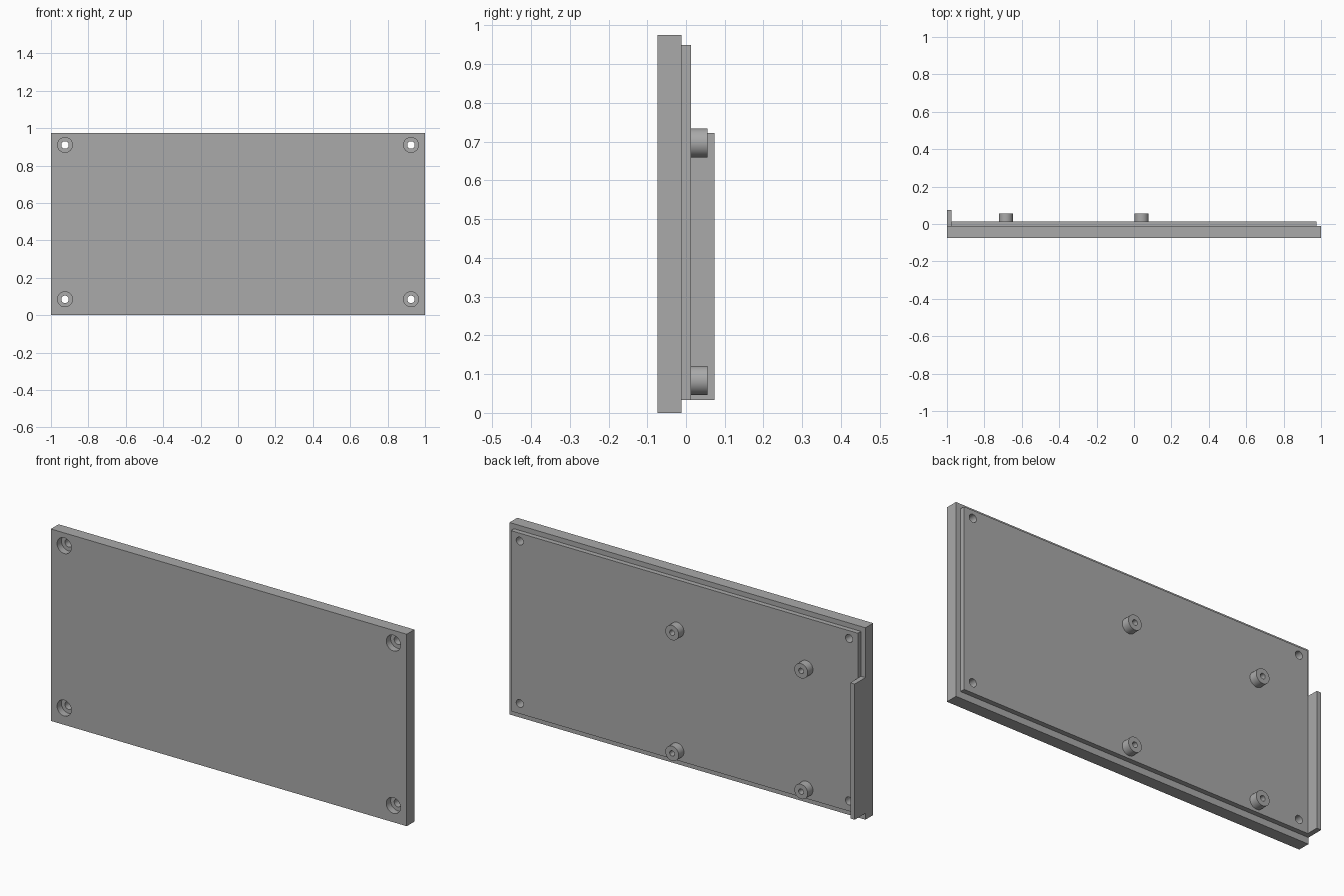
import bpy
from math import pi, radians
from mathutils import Vector

cube = bpy.data.objects.get("Cube")
if cube:
    bpy.data.objects.remove(cube, do_unlink=True)

grey = bpy.data.materials.new("panel grey")
grey.use_nodes = True
colour = (0.4, 0.4, 0.4, 1)
grey.diffuse_color = colour
grey.node_tree.nodes["Principled BSDF"].inputs["Base Color"].default_value = colour


def box(name, low, high):
    low, high = Vector(low), Vector(high)
    bpy.ops.mesh.primitive_cube_add(size=1, location=(low + high) / 2)
    ob = bpy.context.object
    ob.name = name
    ob.scale = high - low
    bpy.ops.object.transform_apply(location=False, rotation=False, scale=True)
    ob.data.materials.append(grey)
    return ob


def rod(name, x, z, radius, y0, y1):
    """Cylinder lying along y."""
    bpy.ops.mesh.primitive_cylinder_add(vertices=48, radius=radius, depth=y1 - y0,
                                        location=(x, (y0 + y1) / 2, z),
                                        rotation=(pi / 2, 0, 0))
    ob = bpy.context.object
    ob.name = name
    ob.data.materials.append(grey)
    return ob


def cut(ob, cutter):
    bpy.context.view_layer.objects.active = ob
    mod = ob.modifiers.new("hole", "BOOLEAN")
    mod.operation = "DIFFERENCE"
    mod.solver = "EXACT"
    mod.object = cutter
    bpy.ops.object.modifier_apply(modifier=mod.name)
    bpy.data.objects.remove(cutter, do_unlink=True)


def smooth(ob):
    bpy.ops.object.select_all(action="DESELECT")
    ob.select_set(True)
    bpy.context.view_layer.objects.active = ob
    bpy.ops.object.shade_smooth_by_angle(angle=radians(30))


FRONT, STEP, BACK = -0.074, -0.012, 0.013

# Outer panel, raised inner panel and side lip
outer = box("outer_panel", (-1, FRONT, 0), (1, STEP, 0.975))
inner = box("inner_panel", (-0.975, STEP, 0.033), (0.975, BACK, 0.95))
box("side_lip", (-1, STEP, 0.033), (-0.975, 0.074, 0.722))

# Counterbored screw holes in the corners
for x in (-0.925, 0.925):
    for z in (0.085, 0.91):
        cut(outer, rod("counterbore", x, z, 0.04, FRONT - 0.05, FRONT + 0.035))
        cut(outer, rod("screw_hole", x, z, 0.02, -0.2, 0.2))
        cut(inner, rod("screw_hole", x, z, 0.02, -0.2, 0.2))
smooth(outer)
smooth(inner)

# Hollow standoffs on the back
for x in (-0.685, 0.04):
    for z in (0.084, 0.697):
        standoff = rod("standoff", x, z, 0.0375, BACK, 0.055)
        cut(standoff, rod("standoff_bore", x, z, 0.0135, -0.2, 0.2))
        smooth(standoff)
